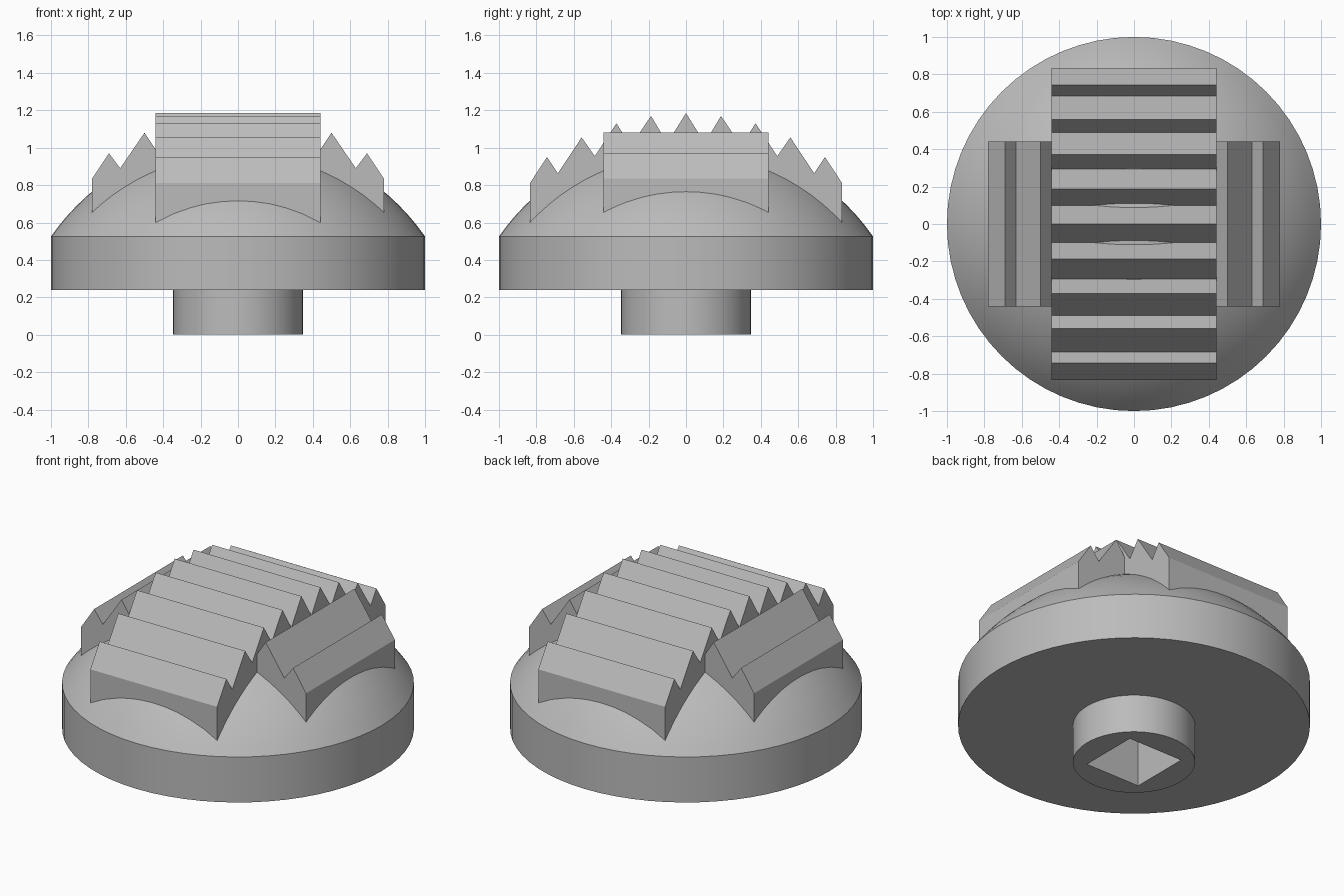
import bpy, bmesh, math

cube = bpy.data.objects.get("Cube")
if cube:
    bpy.data.objects.remove(cube, do_unlink=True)

SEGMENTS = 64
grey = bpy.data.materials.new("plain grey")
grey.use_nodes = True
colour = (0.5, 0.5, 0.5, 1)
grey.diffuse_color = colour
grey.node_tree.nodes["Principled BSDF"].inputs["Base Color"].default_value = colour


def finish(name, bm):
    bmesh.ops.recalc_face_normals(bm, faces=bm.faces)
    mesh = bpy.data.meshes.new(name)
    bm.to_mesh(mesh)
    bm.free()
    obj = bpy.data.objects.new(name, mesh)
    bpy.context.collection.objects.link(obj)
    mesh.materials.append(grey)
    return obj


def activate(obj):
    bpy.ops.object.select_all(action='DESELECT')
    obj.select_set(True)
    bpy.context.view_layer.objects.active = obj


def lathe(name, profile):
    """Turn a radius/height profile about z; both ends lie on the axis."""
    bm = bmesh.new()
    verts = [bm.verts.new((r, 0, z)) for r, z in profile]
    edges = [bm.edges.new(pair) for pair in zip(verts, verts[1:])]
    bmesh.ops.spin(bm, geom=verts + edges, cent=(0, 0, 0), axis=(0, 0, 1),
                   angle=math.tau, steps=SEGMENTS, use_duplicate=False)
    bmesh.ops.remove_doubles(bm, verts=bm.verts, dist=0.0001)
    return finish(name, bm)


def toothed_block(name, outline, half_width, along_y):
    """Extrude a toothed outline sideways."""
    bm = bmesh.new()
    if along_y:
        points = [(-half_width, u, z) for u, z in outline]
        shift = (2 * half_width, 0, 0)
    else:
        points = [(u, -half_width, z) for u, z in outline]
        shift = (0, 2 * half_width, 0)
    face = bm.faces.new([bm.verts.new(p) for p in points])
    result = bmesh.ops.extrude_face_region(bm, geom=[face])
    moved = [v for v in result["geom"] if isinstance(v, bmesh.types.BMVert)]
    bmesh.ops.translate(bm, verts=moved, vec=shift)
    return finish(name, bm)


# Domed body with a round stem below
SPHERE_R, SPHERE_Z = 1.218, -0.17
start = math.asin(1 / SPHERE_R)
dome = [(SPHERE_R * math.sin(start * (1 - i / 16)),
         SPHERE_Z + SPHERE_R * math.cos(start * (1 - i / 16))) for i in range(17)]
body = lathe("domed_body", [(0, 0), (0.347, 0), (0.347, 0.24), (1, 0.24)] + dome)

# Square drive socket in the stem
bm = bmesh.new()
bmesh.ops.create_cube(bm, size=1)
bmesh.ops.scale(bm, vec=(0.38, 0.38, 0.8), verts=bm.verts)
cutter = finish("socket_cutter", bm)
cutter.hide_render = True
activate(body)
cut = body.modifiers.new("socket", 'BOOLEAN')
cut.operation = 'DIFFERENCE'
cut.solver = 'EXACT'
cut.object = cutter
bpy.ops.object.modifier_apply(modifier=cut.name)
bpy.data.objects.remove(cutter, do_unlink=True)
activate(body)
bpy.ops.object.shade_smooth_by_angle(angle=math.radians(25))

# Long central rack of teeth, mirrored front to back
half = [(0.10, 1.025), (0.187, 1.17), (0.295, 1.01), (0.372, 1.13), (0.488, 0.955),
        (0.558, 1.055), (0.685, 0.863), (0.743, 0.95), (0.835, 0.81), (0.835, 0.55)]
outline = [(-y, z) for y, z in reversed(half)] + [(0, 1.185)] + half
toothed_block("central_rack", outline, 0.44, True)

# Short racks on either side
side = [(0.42, 0.55), (0.42, 0.96), (0.50, 1.08), (0.63, 0.89),
        (0.69, 0.97), (0.78, 0.835), (0.78, 0.55)]
for name, sign in (("left_rack", 1), ("right_rack", -1)):
    toothed_block(name, [(sign * x, z) for x, z in side], 0.44, False)
